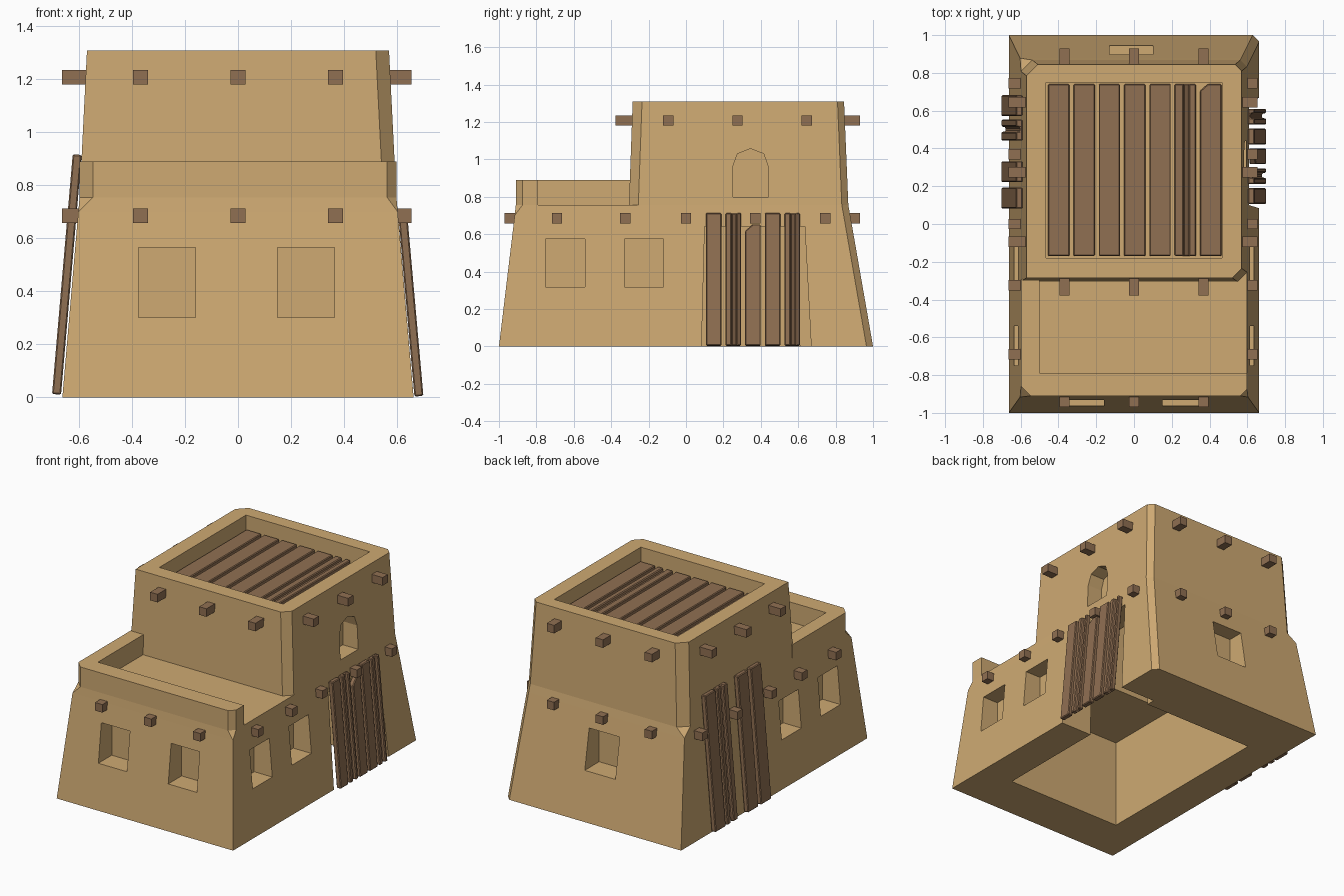
import bpy, bmesh
from mathutils import Vector

if "Cube" in bpy.data.objects:
    bpy.data.objects.remove(bpy.data.objects["Cube"])


def material(name, col):
    m = bpy.data.materials.new(name)
    m.diffuse_color = (*col, 1)
    m.use_nodes = True
    m.node_tree.nodes["Principled BSDF"].inputs["Base Color"].default_value = m.diffuse_color
    return m


CLAY = material("clay", (0.62, 0.40, 0.17))
WOOD = material("wood", (0.28, 0.16, 0.085))


def loft(name, rings, mat=CLAY):
    """Solid skinned through closed rings that share one point count."""
    bm = bmesh.new()
    vs = [[bm.verts.new(p) for p in r] for r in rings]
    n = len(rings[0])
    for a, b in zip(vs, vs[1:]):
        for i in range(n):
            j = (i + 1) % n
            bm.faces.new((a[i], a[j], b[j], b[i]))
    bm.faces.new(vs[0][::-1])
    bm.faces.new(vs[-1])
    bmesh.ops.remove_doubles(bm, verts=bm.verts, dist=1e-5)
    bmesh.ops.recalc_face_normals(bm, faces=bm.faces)
    me = bpy.data.meshes.new(name)
    bm.to_mesh(me)
    bm.free()
    ob = bpy.data.objects.new(name, me)
    bpy.context.collection.objects.link(ob)
    me.materials.append(mat)
    return ob


def ring(z, x, y0, y1, fl=0, fr=0, br=0, bl=0):
    """Rectangle with a separate chamfer on every corner."""
    return [(-x, y0 + fl, z), (-x + fl, y0, z), (x - fr, y0, z), (x, y0 + fr, z),
            (x, y1 - br, z), (x - br, y1, z), (-x + bl, y1, z), (-x, y1 - bl, z)]


def box(name, x0, x1, y0, y1, z0, z1, mat=CLAY):
    q = [(x0, y0), (x1, y0), (x1, y1), (x0, y1)]
    return loft(name, [[(x, y, z) for x, y in q] for z in (z0, z1)], mat)


def side_prism(name, pts, x0, x1):
    return loft(name, [[(x, y, z) for y, z in pts] for x in (x0, x1)])


def apply_mods(ob):
    dg = bpy.context.evaluated_depsgraph_get()
    me = bpy.data.meshes.new_from_object(ob.evaluated_get(dg))
    ob.modifiers.clear()
    ob.data = me


def cut(ob, cutters):
    for c in cutters:
        m = ob.modifiers.new("cut", 'BOOLEAN')
        m.operation, m.solver, m.object = 'DIFFERENCE', 'EXACT', c
        apply_mods(ob)


# Battered lower storey and upper storey
lower = loft("lower_storey", [
    ring(0, .663, -1, 1, br=.035),
    ring(.70, .603, -.916, .878, br=.035),
    ring(.755, .598, -.91, .868, .05, .035, .035, .06)])
upper = loft("upper_storey", [
    ring(.755, .598, -.305, .868, 0, .05, .035, .06),
    ring(1.31, .57, -.285, .845, 0, .05, .035, .06)])

# Terrace parapet, open on the right
out = [(-.598, -.29), (-.598, -.86), (-.548, -.91), (.563, -.91), (.598, -.875),
       (.598, -.79), (-.5, -.79), (-.5, -.29)]
loft("terrace_parapet", [[(x, y, z) for x, y in out] for z in (.755, .89)])

# Hollow rooms, doorway and window recesses
room = box("room_cutter", -.43, .43, -.69, .61, -.1, .6)
attic = box("upper_room_cutter", -.43, .43, -.17, .61, -.12, 1.1)
door = side_prism("door_cutter", [(.082, -.05), (.672, -.05), (.635, .64), (.1, .64)], .4, .9)
roof = box("roof_cutter", -.465, .465, -.18, .75, 1.185, 1.5)
arch = side_prism("arch_cutter", [(.25, .8), (.44, .8), (.44, .96), (.415, 1.03),
                                  (.345, 1.057), (.275, 1.03), (.25, .96)], .48, .8)
wins = [box("back_window_cutter", -.13, .1, .79, 1.1, .32, .59)]
for x in (-.375, .15):
    wins.append(box("front_window_cutter", x, x + .215, -1.1, -.82, .302, .566))
for y in (-.75, -.33):
    wins.append(box("right_window_cutter", .5, .8, y, y + .21, .317, .575))
    wins.append(box("left_window_cutter", -.8, -.5, y, y + .21, .317, .575))
cut(lower, [room, attic, door] + wins)
cut(upper, [attic, roof, arch])
for c in [room, attic, door, roof, arch] + wins:
    bpy.data.objects.remove(c)

# Projecting roof beam ends
B = .0275
for z, yf, yb, ys in ((.685, -.97, .93, (-.69, -.325, 0, .37, .745)),
                      (1.208, -.378, .93, (-.095, .275, .645))):
    for x in (-.368, 0, .368):
        box("front_beam", x - B, x + B, yf, yf + .13, z - B, z + B, WOOD)
        box("back_beam", x - B, x + B, yb - .13, yb, z - B, z + B, WOOD)
    for y in ys:
        box("right_beam", .54, .655, y - B, y + B, z - B, z + B, WOOD)
        box("left_beam", -.665, -.54, y - B, y + B, z - B, z + B, WOOD)


def plank(name, a, b, wdir, w, t, kind=""):
    """Board from a to b; kind 'split' has a groove, 'notch' a broken corner."""
    a, b, W = Vector(a), Vector(b), Vector(wdir)
    L = b - a
    N = L.cross(W).normalized()
    if N.dot(Vector((a.x, 0, 1)) if abs(L.z) < .1 else Vector((a.x, 0, 0))) < 0:
        N = -N
    h = w / 2
    if kind == "notch":
        k = .035 / L.length
        o = [(-h, 0), (h, 0), (h, 1), (-h + .04, 1), (-h, 1 - k)]
        rings = [[a + W * u + L * v + N * n for u, v in o] for n in (0, t)]
    else:
        o = [(-h, 0), (h, 0), (h, t)]
        if kind == "split":
            o += [(.02, t), (.014, t * .35), (-.006, t * .35), (-.01, t)]
        o += [(-h, t)]
        rings = [[p + W * u + N * n for u, n in o] for p in (a, b)]
    ob = loft(name, rings, WOOD)
    m = ob.modifiers.new("worn_edges", 'BEVEL')
    m.width, m.segments = .005, 1
    apply_mods(ob)


# Roof decking
for i in range(7):
    kind = {5: "split", 6: "notch"}.get(i, "")
    x = -.398 + i * .134
    plank("roof_plank", (x, -.17, 1.185), (x, .74, 1.185), (1, 0, 0), .113, .035, kind)

# Boards covering the right doorway
for i in range(5):
    kind = {1: "split", 2: "notch", 4: "split"}.get(i, "")
    y, top = .148 + i * .105, .65 if i == 2 else .71
    plank("right_door_plank", (.666, y, .003), (.666 - .063 * top / .71, y, top),
          (0, 1, 0), .083, .034, kind)

# Taller boards leaning on the left wall
for i, y in enumerate((.137, .277, .497, .627)):
    plank("left_plank", (-.668, y, .01), (-.59, y, .915), (0, 1, 0), .11, .034,
          "split" if i == 2 else "")
